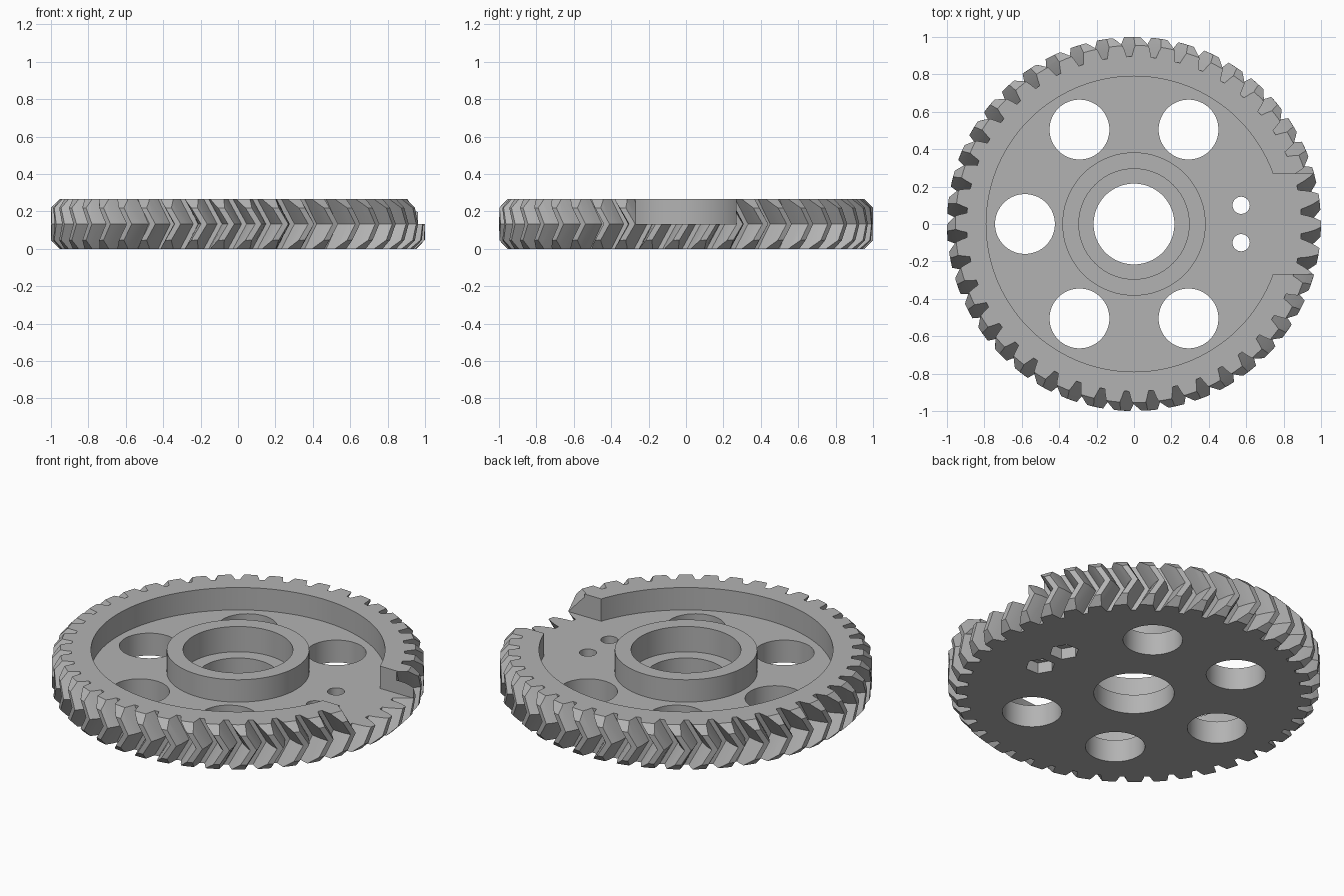
import bpy, bmesh, math
from math import sin, cos, pi, radians

cube = bpy.data.objects.get("Cube")
if cube:
    bpy.data.objects.remove(cube)

TEETH = 43
HEIGHT = 0.265
FLOOR = HEIGHT / 2
TWIST = radians(200 / TEETH)
BIG = 0.5

grey = bpy.data.materials.new("grey plastic")
grey.use_nodes = True
grey.diffuse_color = (0.45, 0.45, 0.45, 1)
grey.node_tree.nodes["Principled BSDF"].inputs["Base Color"].default_value = (0.45, 0.45, 0.45, 1)


def loft(name, rings):
    """Closed solid through rings of equal point count."""
    bm = bmesh.new()
    loops = [[bm.verts.new(p) for p in ring] for ring in rings]
    n = len(loops[0])
    for a, b in zip(loops, loops[1:]):
        for i in range(n):
            j = (i + 1) % n
            bm.faces.new((a[i], a[j], b[j], b[i]))
    bm.faces.new(loops[0][::-1])
    bm.faces.new(loops[-1])
    mesh = bpy.data.meshes.new(name)
    bm.to_mesh(mesh)
    bm.free()
    mesh.materials.append(grey)
    obj = bpy.data.objects.new(name, mesh)
    bpy.context.collection.objects.link(obj)
    return obj


def disc(name, profile, x=0, y=0, sides=96):
    """Turned solid from (radius, z) pairs."""
    return loft(name, [[(x + r * cos(2 * pi * i / sides), y + r * sin(2 * pi * i / sides), z)
                        for i in range(sides)] for r, z in profile])


def combine(target, tool, operation):
    mod = target.modifiers.new(tool.name, "BOOLEAN")
    mod.object = tool
    mod.operation = operation
    mod.solver = "EXACT"
    tool.hide_render = True
    tool.hide_viewport = True
    tool.display_type = "WIRE"


# Tooth flank: (radius, half angle) from root to tip
FLANK = [(0.895, 0.058), (0.93, 0.047), (0.965, 0.034), (1.0, 0.017)]
TOOTH = [(r, -a) for r, a in FLANK] + [(r, a) for r, a in reversed(FLANK)]


def tooth_ring(z, turn):
    return [(r * cos(t), r * sin(t), z)
            for k in range(TEETH) for r, a in TOOTH
            for t in [2 * pi * k / TEETH + a + turn]]


# Herringbone body, trimmed by a bevelled disc
gear = loft("herringbone_gear", [tooth_ring(0, -TWIST), tooth_ring(FLOOR, 0),
                                 tooth_ring(HEIGHT, -TWIST)])
bevel = disc("bevel_trim", [(0.955, 0), (1.003, 0.05), (1.003, HEIGHT - 0.05), (0.955, HEIGHT)], sides=144)
combine(gear, bevel, "INTERSECT")

# Recess between rim and hub
recess = disc("recess_cutter", [(0.79, FLOOR), (0.79, BIG)], sides=120)
hub_keep = disc("hub_keeper", [(0.383, -0.1), (0.383, BIG + 0.1)])
combine(recess, hub_keep, "DIFFERENCE")
combine(gear, recess, "DIFFERENCE")

# Gap through the rim
gap = loft("rim_gap_cutter", [[(0.6, -0.267, z), (1.2, -0.267, z), (1.2, 0.267, z), (0.6, 0.267, z)]
                              for z in (FLOOR, BIG)])
combine(gear, gap, "DIFFERENCE")

# Stepped shaft bore
bore = disc("bore_cutter", [(0.216, -0.1), (0.216, 0.115), (0.295, 0.115), (0.295, BIG)])
combine(gear, bore, "DIFFERENCE")

# Five round lightening holes
for k in range(1, 6):
    a = k * pi / 3
    hole = disc(f"round_hole_cutter_{k}", [(0.16, -0.1), (0.16, BIG)], 0.583 * cos(a), 0.583 * sin(a), 64)
    combine(gear, hole, "DIFFERENCE")

# Two bolt holes with hexagonal nut pockets below
for side, y in (("front", -0.1), ("back", 0.1)):
    bolt = disc(f"bolt_hole_cutter_{side}", [(0.046, -0.1), (0.046, BIG)], 0.573, y, 32)
    pocket = disc(f"nut_pocket_cutter_{side}", [(0.08, -0.1), (0.08, 0.065)], 0.573, y, 6)
    combine(gear, bolt, "DIFFERENCE")
    combine(gear, pocket, "DIFFERENCE")

# Bake the cuts and remove the cutters
bpy.context.view_layer.update()
baked = bpy.data.meshes.new_from_object(gear.evaluated_get(bpy.context.evaluated_depsgraph_get()))
tools = [o for o in bpy.data.objects if o.name.endswith(("_cutter", "_keeper", "_trim")) or "_cutter_" in o.name]
gear.modifiers.clear()
gear.data = baked
for tool in tools:
    bpy.data.objects.remove(tool)

bpy.ops.object.select_all(action="DESELECT")
gear.select_set(True)
bpy.context.view_layer.objects.active = gear
bpy.ops.object.shade_smooth_by_angle(angle=radians(15))
